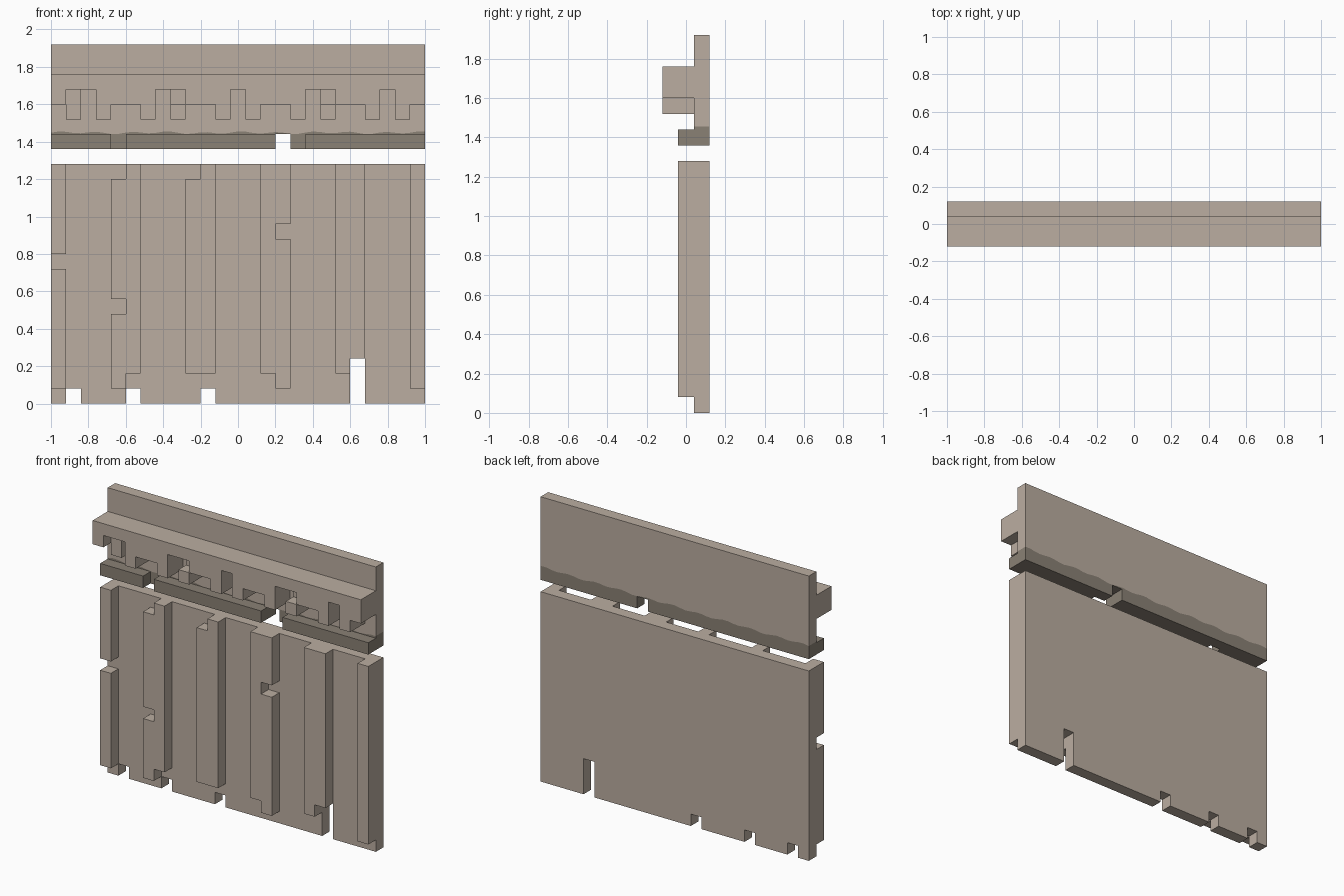
import bpy, bmesh, math

cube = bpy.data.objects.get("Cube")
if cube:
    bpy.data.objects.remove(cube, do_unlink=True)

U = 0.08                                   # size of one block
BACK, MID, FRONT = (0.04, 0.12), (-0.04, 0.04), (-0.12, -0.04)


def material(name, rgb):
    m = bpy.data.materials.new(name)
    m.use_nodes = True
    m.diffuse_color = (*rgb, 1)
    bsdf = m.node_tree.nodes["Principled BSDF"]
    bsdf.inputs["Base Color"].default_value = (*rgb, 1)
    bsdf.inputs["Roughness"].default_value = 0.9
    return m


STONE = material("light stone", (0.497, 0.423, 0.356))
DARK = material("dark stone", (0.254, 0.219, 0.178))


def slab(name, layer, outline, mat=STONE):
    """Extrude an outline, given in blocks (column, row), through a depth layer."""
    bm = bmesh.new()
    face = bm.faces.new([bm.verts.new((c * U - 1, layer[0], r * U)) for c, r in outline])
    ext = bmesh.ops.extrude_face_region(bm, geom=[face])
    moved = [v for v in ext["geom"] if isinstance(v, bmesh.types.BMVert)]
    bmesh.ops.translate(bm, verts=moved, vec=(0, layer[1] - layer[0], 0))
    bmesh.ops.recalc_face_normals(bm, faces=bm.faces)
    bmesh.ops.triangulate(bm, faces=[f for f in bm.faces if len(f.verts) > 4])
    mesh = bpy.data.meshes.new(name)
    bm.to_mesh(mesh)
    bm.free()
    mesh.materials.append(mat)
    ob = bpy.data.objects.new(name, mesh)
    bpy.context.collection.objects.link(ob)
    return ob


def box(c0, c1, r0, r1):
    return [(c0, r0), (c1, r0), (c1, r1), (c0, r1)]


def stepped(base, top, steps):
    """Full-width outline whose bottom row changes at the given columns."""
    rows = [steps.get(c, base) for c in range(25)]
    pts = [(0, rows[0])]
    for c in range(1, 25):
        if rows[c] != rows[c - 1]:
            pts += [(c, rows[c - 1]), (c, rows[c])]
    return pts + [(25, rows[-1]), (25, top), (0, top)]


# Lower panel with chipped bottom edge
slab("lower_panel", BACK, stepped(0, 16, {1: 1, 5: 1, 10: 1, 20: 3}))

# Vertical ribs with chipped corners
ribs = {
    "rib_1_lower": box(0, 1, 1, 9),
    "rib_1_upper": box(0, 1, 10, 16),
    "rib_2": [(4, 1), (5, 1), (5, 2), (6, 2), (6, 16), (5, 16), (5, 15), (4, 15),
              (4, 7), (5, 7), (5, 6), (4, 6)],
    "rib_3": [(9, 2), (11, 2), (11, 16), (10, 16), (10, 15), (9, 15)],
    "rib_4": [(14, 2), (15, 2), (15, 1), (16, 1), (16, 11), (15, 11), (15, 12),
              (16, 12), (16, 16), (14, 16)],
    "rib_5": [(19, 2), (20, 2), (20, 3), (21, 3), (21, 16), (19, 16)],
    "rib_6": box(24, 25, 1, 16),
}
for name, outline in ribs.items():
    slab(name, MID, outline)

# Dark ledge in three pieces
for i, (a, b) in enumerate([(0, 4), (5, 15), (17, 25)], 1):
    slab(f"ledge_{i}", MID, box(a, b, 17, 18), DARK)

# Upper wall and its dark base, meeting along a wavy line
wave = [(c / 2, 18.1 + 0.07 * math.sin(c * 1.3) + 0.03 * math.sin(c * 0.55))
        for c in range(51)]
slab("upper_wall", BACK, wave + [(25, 24), (0, 24)])
slab("upper_wall_base", BACK,
     [(0, 17), (15, 17), (15, 18), (16, 18), (16, 17), (25, 17)] + wave[::-1], DARK)

# Cornice: paired teeth with a raised gap between, repeating every five blocks
pattern = {}
for c in range(1, 25, 5):
    pattern.update({c: 19, c + 1: 21, c + 2: 19})
slab("cornice_inner", MID, stepped(20, 22, pattern))
slab("cornice_outer", FRONT, stepped(20, 22, {**pattern, 1: 21, 8: 21, 18: 21}))
for c in (8, 18):
    slab(f"cornice_broken_tooth_{c}", FRONT, box(c, c + 1, 19, 20))
